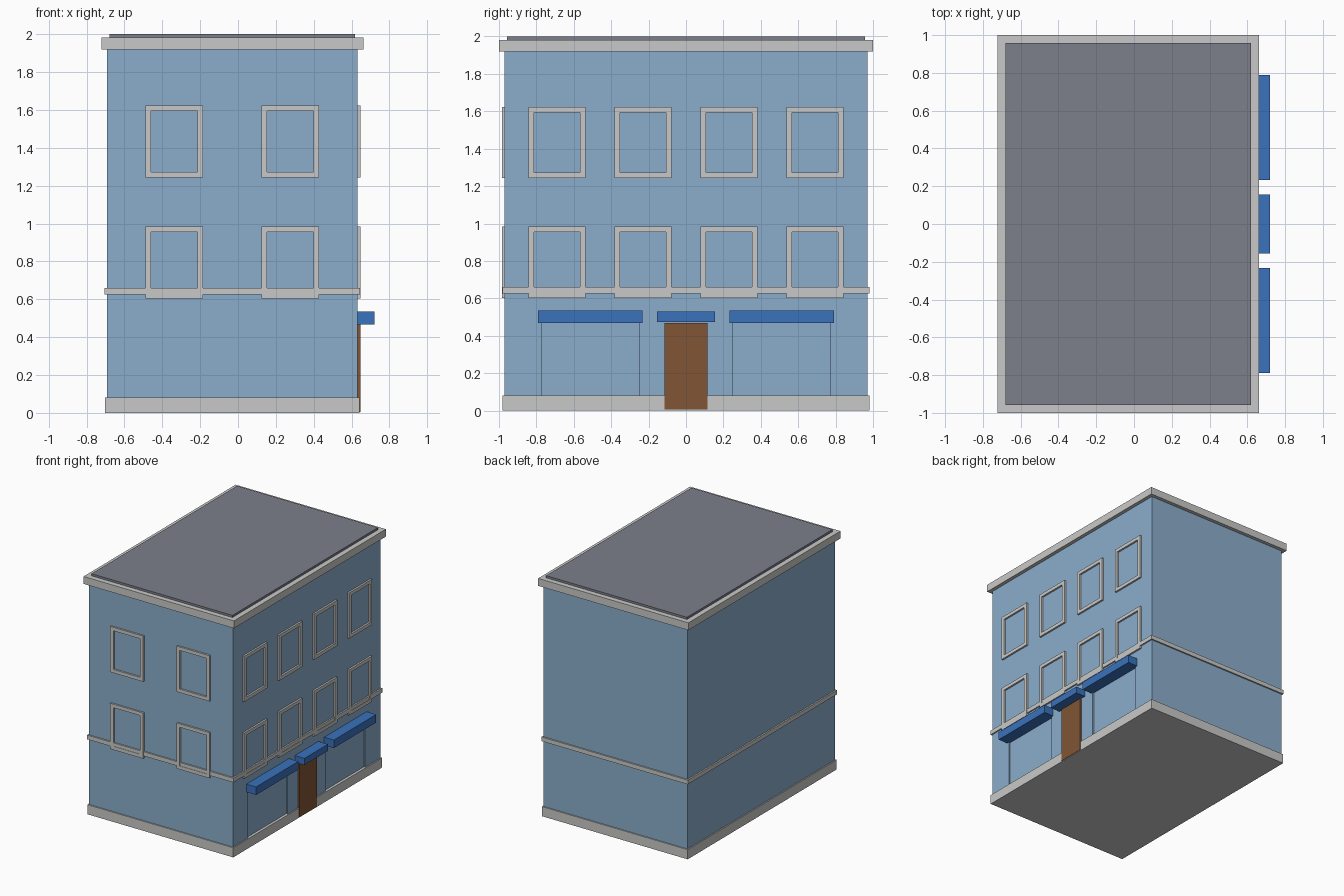
import bpy, bmesh
from mathutils import Vector

if "Cube" in bpy.data.objects:
    bpy.data.objects.remove(bpy.data.objects["Cube"])


def srgb(h):
    c = [int(h[i:i + 2], 16) / 255 for i in (0, 2, 4)]
    return [v / 12.92 if v <= 0.04045 else ((v + 0.055) / 1.055) ** 2.4 for v in c] + [1]


def material(name, h):
    m = bpy.data.materials.new(name)
    m.diffuse_color = srgb(h)
    m.use_nodes = True
    m.node_tree.nodes["Principled BSDF"].inputs["Base Color"].default_value = m.diffuse_color
    return m


BLUE = material("wall_blue", "8BAECC")
GREY = material("trim_grey", "C9C9C8")
SLATE = material("roof_slate", "7C7F8B")
AWN = material("awning_blue", "3A72BD")
BROWN = material("door_brown", "805535")


def add_box(bm, lo, hi):
    vs = bmesh.ops.create_cube(bm, size=1)["verts"]
    lo, hi = Vector(lo), Vector(hi)
    for v in vs:
        v.co = (lo + hi) / 2 + v.co * (hi - lo)


def boxes(name, mat, pairs):
    bm = bmesh.new()
    for lo, hi in pairs:
        add_box(bm, lo, hi)
    me = bpy.data.meshes.new(name)
    bm.to_mesh(me)
    bm.free()
    me.materials.append(mat)
    ob = bpy.data.objects.new(name, me)
    bpy.context.collection.objects.link(ob)
    return ob


CX, HX, HY = -0.03, 0.662, 0.97
RIGHT = CX + HX


def slab(name, mat, off, z0, z1):
    """Full-footprint layer, grown by off beyond the walls."""
    return boxes(name, mat, [((CX - HX - off, -HY - off, z0), (CX + HX + off, HY + off, z1))])


# Main layers
walls = slab("walls", BLUE, 0, 0.005, 1.93)
slab("plinth", GREY, 0.01, 0, 0.08)
slab("floor_band", GREY, 0.012, 0.625, 0.66)
slab("cornice", GREY, 0.03, 1.92, 1.982)
slab("roof", SLATE, -0.013, 1.97, 2.0)

# Shallow shop-front recesses on the right side
cutter = boxes("shop_recess_cutter", BLUE,
               [((RIGHT - 0.012, s * 0.51 - 0.26, 0.04), (RIGHT + 0.1, s * 0.51 + 0.26, 0.5))
                for s in (-1, 1)])
cutter.hide_render = True
cutter.hide_viewport = True
mod = walls.modifiers.new("shop_recess", "BOOLEAN")
mod.operation = "DIFFERENCE"
mod.solver = "EXACT"
mod.object = cutter


# Window frames: four bars in (along, height) space, mapped to a wall
def frame_bars(u, z0):
    w, t, h = 0.152, 0.029, 0.38
    return [(u - w, u - w + t, z0, z0 + h), (u + w - t, u + w, z0, z0 + h),
            (u - w + t, u + w - t, z0, z0 + t), (u - w + t, u + w - t, z0 + h - t, z0 + h)]


D = 0.015
for floor, z0 in (("lower", 0.603), ("upper", 1.243)):
    for i, x in enumerate((CX - 0.306, CX + 0.306)):
        boxes(f"front_window_{floor}_{i + 1}", GREY,
              [((a, -HY - D, c), (b, -HY + 0.005, d)) for a, b, c, d in frame_bars(x, z0)])
    for i, y in enumerate((-0.69, -0.23, 0.23, 0.69)):
        boxes(f"side_window_{floor}_{i + 1}", GREY,
              [((RIGHT - 0.005, a, c), (RIGHT + D, b, d)) for a, b, c, d in frame_bars(y, z0)])

# Door and awnings
boxes("door", BROWN, [((RIGHT - 0.01, -0.115, 0.005), (RIGHT + 0.014, 0.115, 0.468))])
for name, y, w, z0, z1 in (("awning_left", -0.511, 0.279, 0.468, 0.535),
                           ("awning_door", 0, 0.155, 0.474, 0.53),
                           ("awning_right", 0.511, 0.279, 0.468, 0.535)):
    boxes(name, AWN, [((RIGHT - 0.015, y - w, z0), (0.72, y + w, z1))])
